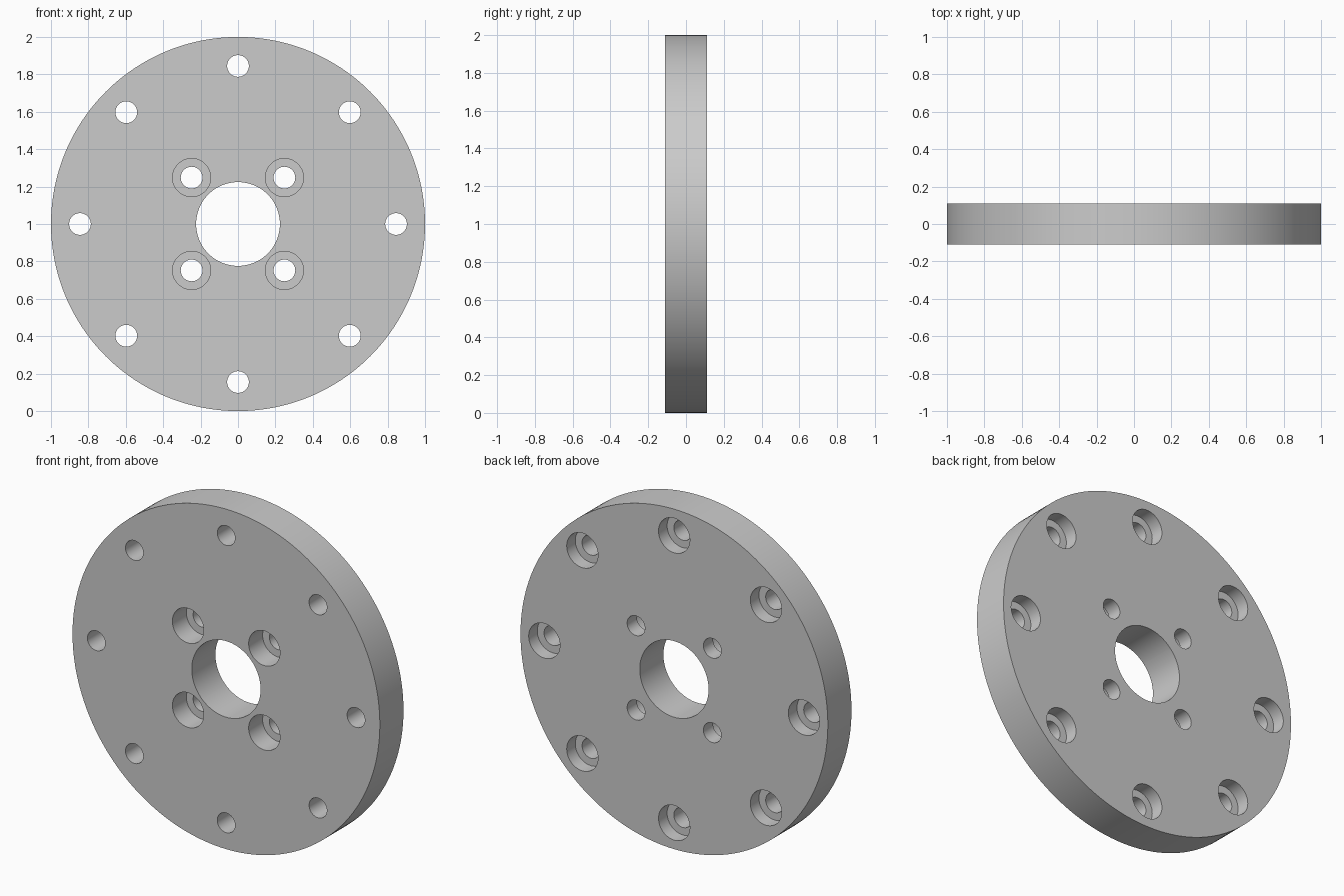
import bpy, bmesh
from math import sin, cos, pi, radians

if "Cube" in bpy.data.objects:
    bpy.data.objects.remove(bpy.data.objects["Cube"])

HALF = 0.11      # half thickness of the plate
OVER = 0.05      # cutter overshoot past the faces


def turned(bm, x, z, profile, sides):
    """Closed solid turned about a y-parallel axis; profile is (radius, y) pairs."""
    rings = [[bm.verts.new((x + r * cos(2 * pi * i / sides), y, z + r * sin(2 * pi * i / sides)))
              for i in range(sides)] for r, y in profile]
    for a, b in zip(rings, rings[1:]):
        for i in range(sides):
            j = (i + 1) % sides
            bm.faces.new((a[i], a[j], b[j], b[i]))
    bm.faces.new(rings[0])
    bm.faces.new(rings[-1])


def finish(bm, name):
    bmesh.ops.recalc_face_normals(bm, faces=bm.faces[:])
    mesh = bpy.data.meshes.new(name)
    bm.to_mesh(mesh)
    bm.free()
    obj = bpy.data.objects.new(name, mesh)
    bpy.context.collection.objects.link(obj)
    return obj


def bolt_circle(bm, count, radius, start, head_r, depth, side):
    """Counterbored holes; side -1 opens the wide end to the front, +1 to the back."""
    profile = [(head_r, side * (HALF + OVER)), (head_r, side * (HALF - depth)),
               (0.058, side * (HALF - depth)), (0.058, -side * (HALF + OVER))]
    for k in range(count):
        a = start + 2 * pi * k / count
        turned(bm, radius * cos(a), 1 + radius * sin(a), profile, 48)


# Round plate
bm = bmesh.new()
turned(bm, 0, 1, [(1, -HALF), (1, HALF)], 192)
plate = finish(bm, "flange_plate")

# Centre bore, inner holes sunk from the front, outer holes sunk from the back
bm = bmesh.new()
turned(bm, 0, 1, [(0.224, -HALF - OVER), (0.224, HALF + OVER)], 96)
bolt_circle(bm, 4, 0.351, pi / 4, 0.102, 0.13, -1)
bolt_circle(bm, 8, 0.845, 0, 0.102, 0.08, 1)
cutter = finish(bm, "hole_cutter")
cutter.hide_render = True

# Cut the holes
mod = plate.modifiers.new("holes", 'BOOLEAN')
mod.operation = 'DIFFERENCE'
mod.solver = 'EXACT'
mod.object = cutter
bpy.context.view_layer.objects.active = plate
plate.select_set(True)
bpy.ops.object.modifier_apply(modifier=mod.name)
bpy.data.objects.remove(cutter)

# Smooth walls, crisp edges
bpy.ops.object.shade_smooth_by_angle(angle=radians(30))
